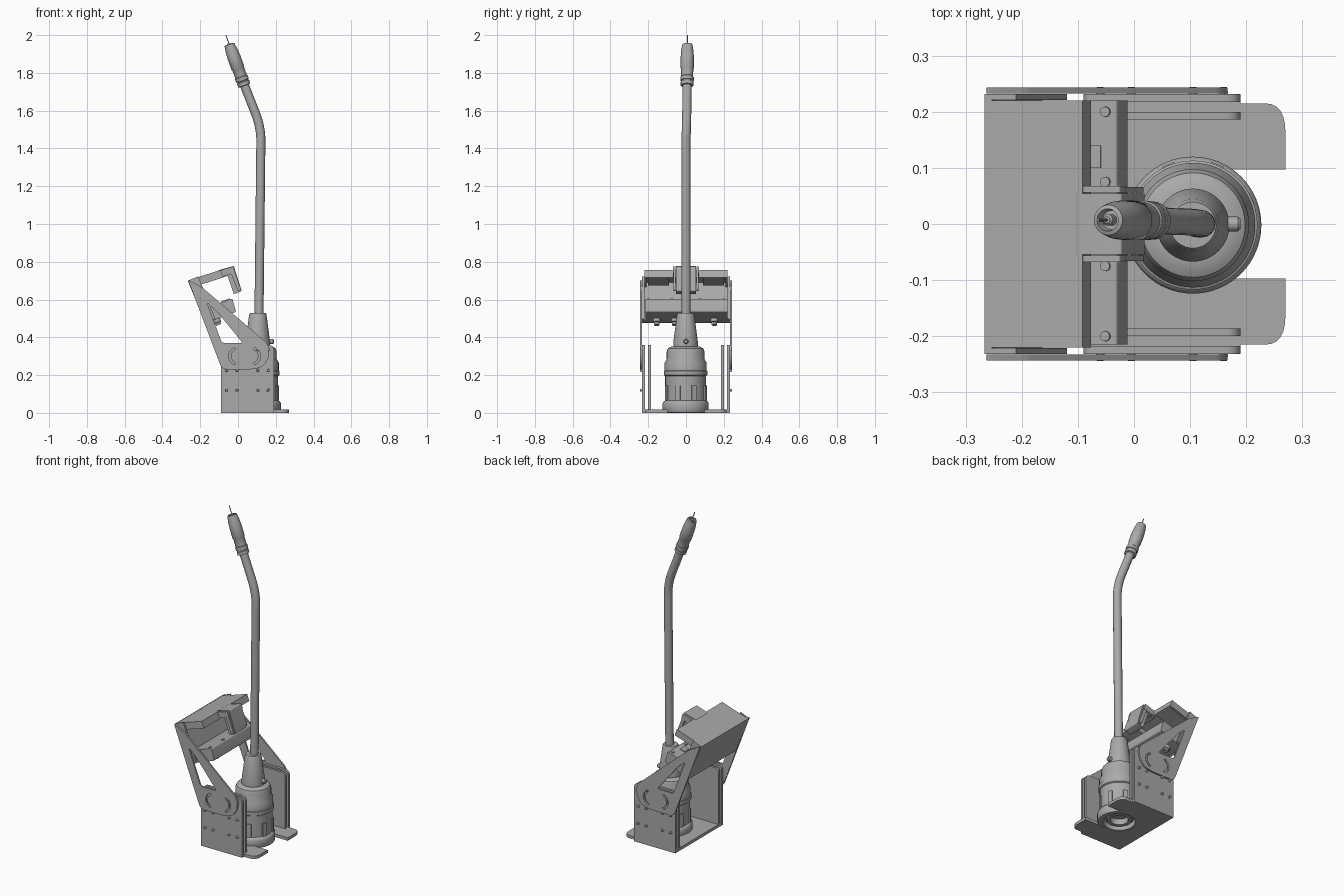
import bpy
import math
from mathutils import Vector

cube = bpy.data.objects.get("Cube")
if cube:
    bpy.data.objects.remove(cube)

grey = bpy.data.materials.new("mid_grey")
grey.use_nodes = True
COLOR = (0.4, 0.4, 0.4, 1)
grey.diffuse_color = COLOR
grey.node_tree.nodes["Principled BSDF"].inputs["Base Color"].default_value = COLOR


def finish(obj, smooth=True):
    for o in bpy.context.selected_objects:
        o.select_set(False)
    obj.select_set(True)
    bpy.context.view_layer.objects.active = obj
    if obj.type == 'CURVE':
        bpy.ops.object.convert(target='MESH')
        obj = bpy.context.object
    obj.data.materials.clear()
    obj.data.materials.append(grey)
    if smooth:
        bpy.ops.object.shade_smooth_by_angle(angle=math.radians(35))
    return obj


def rounded(points, radius):
    """Round every corner of a closed outline."""
    out = []
    pts = [Vector(p) for p in points]
    for i, p in enumerate(pts):
        a, b = pts[i - 1] - p, pts[(i + 1) % len(pts)] - p
        r = radius[i] if isinstance(radius, (list, tuple)) else radius
        if r == 0:
            out.append(p)
            continue
        s = p + a.normalized() * min(r, a.length * 0.45)
        e = p + b.normalized() * min(r, b.length * 0.45)
        for k in range(7):
            t = k / 6
            out.append(s * (1 - t) ** 2 + p * 2 * t * (1 - t) + e * t * t)
    return out


def sheet(name, outlines, lo, hi, upright=True):
    """Extrude outlines: xz outlines along y, or xy outlines along z."""
    cu = bpy.data.curves.new(name, 'CURVE')
    cu.dimensions = '2D'
    cu.fill_mode = 'BOTH'
    cu.extrude = (hi - lo) / 2
    for outline in outlines:
        sp = cu.splines.new('POLY')
        sp.points.add(len(outline) - 1)
        for q, p in zip(sp.points, outline):
            q.co = (p[0], p[1], 0, 1)
        sp.use_cyclic_u = True
    obj = bpy.data.objects.new(name, cu)
    bpy.context.collection.objects.link(obj)
    mid = (lo + hi) / 2
    if upright:
        obj.rotation_euler.x = math.pi / 2
        obj.location.y = mid
    else:
        obj.location.z = mid
    return finish(obj)


def pair(name, outlines, lo, hi):
    sheet("left_side_" + name, outlines, lo, hi)
    sheet("right_side_" + name, outlines, -hi, -lo)


def lathe(name, profile, loc, axis=(0, 0, 1), seg=48):
    """Revolve (radius, height) points about an axis."""
    verts, faces, n = [], [], len(profile)
    for i in range(seg):
        a = 2 * math.pi * i / seg
        verts += [(r * math.cos(a), r * math.sin(a), h) for r, h in profile]
    for i in range(seg):
        j = (i + 1) % seg
        faces += [(i * n + k, j * n + k, j * n + k + 1, i * n + k + 1) for k in range(n - 1)]
    faces.append([i * n + n - 1 for i in range(seg)])
    faces.append([i * n for i in reversed(range(seg))])
    me = bpy.data.meshes.new(name)
    me.from_pydata(verts, [], faces)
    obj = bpy.data.objects.new(name, me)
    bpy.context.collection.objects.link(obj)
    obj.location = loc
    obj.rotation_euler = Vector(axis).to_track_quat('Z', 'Y').to_euler()
    return finish(obj)


def block(name, loc, size, turn=0):
    bpy.ops.mesh.primitive_cube_add(size=1, location=loc, rotation=(0, 0, turn))
    obj = bpy.context.object
    obj.name = name
    obj.scale = size
    return finish(obj, False)


def strip(a, b, depth):
    """Four-sided outline below the line from a to b."""
    a, b = Vector(a), Vector(b)
    d = (b - a).normalized()
    n = Vector((d.y, -d.x)) * depth
    return [a, b, b + n, a + n]


# Base plate with a round-ended slot and two rounded prongs
CX = 0.105
slot = [(CX + 0.097 * math.cos(a), 0.097 * math.sin(a))
        for a in [math.pi / 2 + math.pi * i / 24 for i in range(25)]]
front_prong = rounded([(0.27, -0.097), (0.27, -0.215), (0.19, -0.215)], [0, 0.06, 0])
rear_prong = [(x, -y) for x, y in reversed(front_prong)]
base = ([(-0.09, 0.23), (-0.09, -0.23), (0.19, -0.23)]
        + list(reversed(front_prong)) + list(reversed(slot))
        + list(reversed(rear_prong)) + [(0.19, 0.23)])
sheet("base_plate", [base], 0.0, 0.018, False)

# Doubled side walls
wall = rounded([(-0.09, 0.0), (0.19, 0.0), (0.19, 0.36), (-0.09, 0.36)], [0, 0, 0.03, 0.02])
pair("outer_wall", [wall], 0.217, 0.232)
pair("inner_wall", [wall], 0.186, 0.2)

# Screw heads on the walls
for side in (-1, 1):
    for x in (-0.06, -0.005, 0.105, 0.16):
        for z in (0.12, 0.225, 0.335):
            if z < 0.3 or x > 0.05:
                lathe("wall_screw", [(0.008, 0), (0.006, 0.013)],
                      (x, side * 0.231, z), (0, side, 0), 12)

# Tilted support arms with a triangular window and a curved slot
arm = rounded([(-0.265, 0.705), (-0.085, 0.23), (0.12, 0.23), (0.165, 0.29),
               (0.165, 0.36), (-0.19, 0.665)], [0.01, 0.03, 0.08, 0.04, 0.03, 0.01])
window = rounded([(-0.165, 0.585), (-0.085, 0.37), (0.025, 0.37), (-0.11, 0.535)], 0.015)


def arc_slot(start, end):
    angles = [math.radians(start + (end - start) * i / 10) for i in range(11)]
    outer = [(0.035 + 0.085 * math.cos(a), 0.3 + 0.06 * math.sin(a)) for a in angles]
    inner = [(0.035 + 0.073 * math.cos(a), 0.3 + 0.048 * math.sin(a)) for a in angles]
    return outer + inner[::-1]


pair("support_arm", [arm, window, arc_slot(-50, 50), arc_slot(130, 230)], 0.233, 0.243)

# Enclosure: back panel, side flanges, lid with rim
TOP, HINGE, LOW = (-0.092, 0.757), (-0.266, 0.7), (-0.175, 0.475)
panel = strip(LOW, HINGE, 0.013)
sheet("back_panel", [panel], -0.232, 0.232)
pair("panel_flange", [strip(LOW, HINGE, 0.06)], 0.221, 0.232)
lid_left = (-0.258, 0.703)
sheet("lid", [rounded(strip(lid_left, TOP, 0.014), 0.005)], -0.22, 0.22)
pair("lid_rim", [strip(lid_left, TOP, 0.042)], 0.208, 0.22)
pair("lid_tray", [strip((-0.22, 0.703), (-0.1, 0.742), 0.03)], 0.09, 0.2)
sheet("lid_front_rim", [strip((-0.105, 0.752), TOP, 0.042)], -0.22, 0.22)

# Lower housing with connectors and corner screws
housing = rounded([(-0.165, 0.478), (-0.01, 0.535), (-0.03, 0.605), (-0.125, 0.572),
                   (-0.19, 0.535)], 0.008)
sheet("lower_housing", [housing], -0.215, 0.22)
down, up = Vector((0.345, 0, -0.94)), Vector((-0.33, 0, 0.94))
for y in (-0.155, -0.06, 0.15):
    lathe("connector", [(0.02, 0), (0.02, 0.02), (0.014, 0.022), (0.014, 0.035)],
          (-0.115, y, 0.498), down, 24)
for y in (-0.2, -0.075, 0.075, 0.2):
    lathe("housing_screw", [(0.009, 0), (0.009, 0.006)], (-0.05, y, 0.597), up, 12)
sheet("housing_label", [strip((-0.09, 0.59), (-0.06, 0.6), 0.008)], 0.1, 0.14)

# Hooked block at the middle of the lid
hook = [(-0.105, 0.755), (-0.022, 0.778), (0.02, 0.645), (-0.022, 0.628),
        (-0.055, 0.725), (-0.1, 0.712)]
sheet("hook_block", [rounded(hook, 0.006)], -0.054, 0.054)
pair("hook_bracket", [rounded(strip((-0.1, 0.752), (-0.025, 0.776), 0.035), 0.005)], 0.056, 0.068)
pair("hook_cheek", [rounded([(-0.028, 0.775), (0.018, 0.65), (0.0, 0.643), (-0.048, 0.765)], 0.005)],
     0.056, 0.066)

# Stepped motor body and cone
body = [(0.05, 0.05), (0.05, 0.015), (0.07, 0.015), (0.07, 0.035), (0.09, 0.035), (0.09, 0.003),
        (0.118, 0.003), (0.122, 0.01), (0.122, 0.05), (0.117, 0.06), (0.108, 0.065),
        (0.108, 0.195), (0.115, 0.2), (0.115, 0.222), (0.111, 0.224), (0.111, 0.265),
        (0.1, 0.285), (0.1, 0.325), (0.093, 0.342), (0.078, 0.35), (0.065, 0.352),
        (0.065, 0.375), (0.046, 0.52), (0.041, 0.53), (0.026, 0.53)]
lathe("motor_body", body, (CX, -0.002, 0), seg=64)
for i in range(8):
    a = math.pi * (i + 0.5) / 4
    block("body_rib", (CX + 0.108 * math.cos(a), 0.108 * math.sin(a), 0.105),
          (0.014, 0.024, 0.08), a)
lathe("cone_knob", [(0.013, 0), (0.013, 0.035), (0.009, 0.04)], (0.15, 0, 0.378), (1, 0, 0), 20)

# Bent pipe
bend = [Vector((0.121, 0, 1.43)), Vector((0.123, 0.002, 1.51)), Vector((0.091, 0.004, 1.59))]
path = [Vector((0.111, 0, 0.5))]
for k in range(13):
    t = k / 12
    path.append(bend[0] * (1 - t) ** 2 + bend[1] * 2 * t * (1 - t) + bend[2] * t * t)
path.append(Vector((0.03, 0.006, 1.745)))
pipe = bpy.data.curves.new("bent_pipe", 'CURVE')
pipe.dimensions = '3D'
pipe.bevel_depth = 0.024
pipe.bevel_resolution = 6
pipe.use_fill_caps = True
spline = pipe.splines.new('POLY')
spline.points.add(len(path) - 1)
for q, p in zip(spline.points, path):
    q.co = (*p, 1)
pipe_obj = bpy.data.objects.new("bent_pipe", pipe)
bpy.context.collection.objects.link(pipe_obj)
finish(pipe_obj)

# Grip with rings, hollow nozzle and wire tip
start, axis = Vector((0.034, 0.006, 1.732)), Vector((-0.345, 0.005, 0.94))
grip = [(0.024, 0), (0.034, 0.002), (0.034, 0.02), (0.031, 0.022), (0.031, 0.027),
        (0.035, 0.029), (0.035, 0.048), (0.032, 0.052), (0.032, 0.095), (0.035, 0.1),
        (0.035, 0.16), (0.033, 0.195), (0.027, 0.232), (0.02, 0.235), (0.017, 0.215)]
lathe("grip", grip, start, axis, 40)
lathe("nozzle", [(0.01, 0.2), (0.01, 0.235), (0.006, 0.24)], start, axis, 20)
lathe("wire_tip", [(0.0025, 0.2), (0.0025, 0.285)], start, axis, 10)
